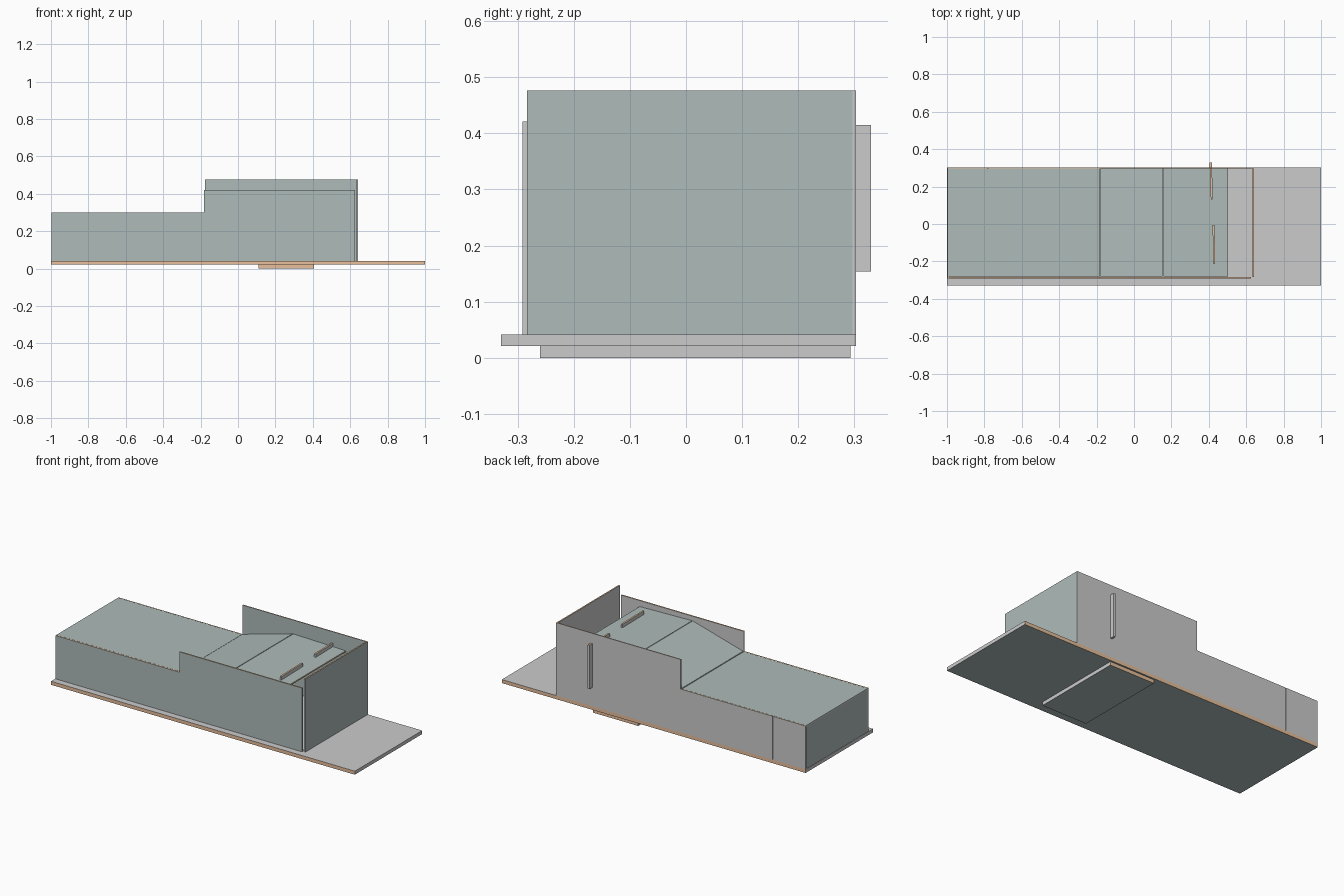
import bpy, bmesh
from mathutils import Vector, Matrix

if "Cube" in bpy.data.objects:
    bpy.data.objects.remove(bpy.data.objects["Cube"])


def material(name, col):
    m = bpy.data.materials.new(name)
    m.diffuse_color = (*col, 1)
    m.use_nodes = True
    m.node_tree.nodes["Principled BSDF"].inputs["Base Color"].default_value = m.diffuse_color
    return m


GREY = material("grey", (0.62, 0.62, 0.62))
TEAL = material("teal", (0.42, 0.50, 0.49))
TAN = material("tan", (0.80, 0.52, 0.33))
DIRS = {"L": (-1, 0, 0), "R": (1, 0, 0), "F": (0, -1, 0),
        "B": (0, 1, 0), "D": (0, 0, -1), "U": (0, 0, 1)}


def prism(name, profile, y0, y1, teal="", tan="", turn=0):
    """Extrude an xz profile along y and colour faces by direction."""
    bm = bmesh.new()
    face = bm.faces.new([bm.verts.new((x, y0, z)) for x, z in profile])
    ext = bmesh.ops.extrude_face_region(bm, geom=[face])["geom"]
    bmesh.ops.translate(bm, vec=(0, y1 - y0, 0),
                        verts=[v for v in ext if isinstance(v, bmesh.types.BMVert)])
    bmesh.ops.recalc_face_normals(bm, faces=bm.faces)
    bm.normal_update()
    for f in bm.faces:
        side = max(DIRS, key=lambda d: f.normal.dot(Vector(DIRS[d])))
        f.material_index = 1 if side in teal else 2 if side in tan else 0
    if turn:
        mid = sum((v.co for v in bm.verts), Vector()) / len(bm.verts)
        bmesh.ops.rotate(bm, cent=mid, matrix=Matrix.Rotation(turn, 3, 'Z'), verts=bm.verts)
    me = bpy.data.meshes.new(name)
    bm.to_mesh(me)
    bm.free()
    for m in (GREY, TEAL, TAN):
        me.materials.append(m)
    ob = bpy.data.objects.new(name, me)
    bpy.context.collection.objects.link(ob)
    return ob


def box(name, x0, x1, y0, y1, z0, z1, **kw):
    return prism(name, [(x0, z0), (x1, z0), (x1, z1), (x0, z1)], y0, y1, **kw)


def sheet(name, a, b, t, y0, y1, **kw):
    """Panel whose top runs from point a to point b in xz."""
    return prism(name, [a, b, (b[0], b[1] - t), (a[0], a[1] - t)], y0, y1, **kw)


# Base board and the plate under it
box("base_board", -1, 1, -0.33, 0.303, 0.021, 0.042, teal="D", tan="FB")
box("under_plate", 0.11, 0.407, -0.26, 0.293, 0, 0.021, teal="D", tan="FB")

# Stepped side walls
prism("front_wall", [(-0.998, 0.042), (0.625, 0.042), (0.625, 0.421), (-0.182, 0.421),
                     (-0.182, 0.30), (-0.998, 0.30)], -0.291, -0.283, teal="F", tan="U")
prism("back_wall", [(-0.78, 0.042), (0.642, 0.042), (0.642, 0.476), (-0.177, 0.476),
                    (-0.177, 0.30), (-0.78, 0.30)], 0.297, 0.303, teal="F", tan="U")
box("back_door", -0.998, -0.784, 0.297, 0.303, 0.042, 0.30, teal="F", tan="U")

# End walls
box("right_end_wall", 0.634, 0.642, -0.283, 0.297, 0.042, 0.476, teal="R", tan="U")
box("left_end_wall", -0.998, -0.99, -0.283, 0.294, 0.042, 0.292, teal="L", tan="U")

# Lid panels: flat, sloped and raised
Y = (-0.282, 0.296)
sheet("flat_lid", (-0.998, 0.30), (-0.182, 0.30), 0.008, *Y, teal="U")
sheet("sloped_lid", (-0.178, 0.302), (0.153, 0.394), 0.008, *Y, teal="U")
sheet("raised_lid", (0.157, 0.394), (0.502, 0.386), 0.008, *Y, teal="U", tan="R")

# Handles on the raised lid and the back wall
for name, x, y0, y1 in (("lid_handle_front", 0.427, -0.213, -0.005),
                        ("lid_handle_back", 0.414, 0.13, 0.296)):
    box(name, x - 0.005, x + 0.005, y0, y1, 0.386, 0.408, tan="U", turn=0.02)
box("back_handle", 0.404, 0.416, 0.303, 0.33, 0.154, 0.415, tan="U")
